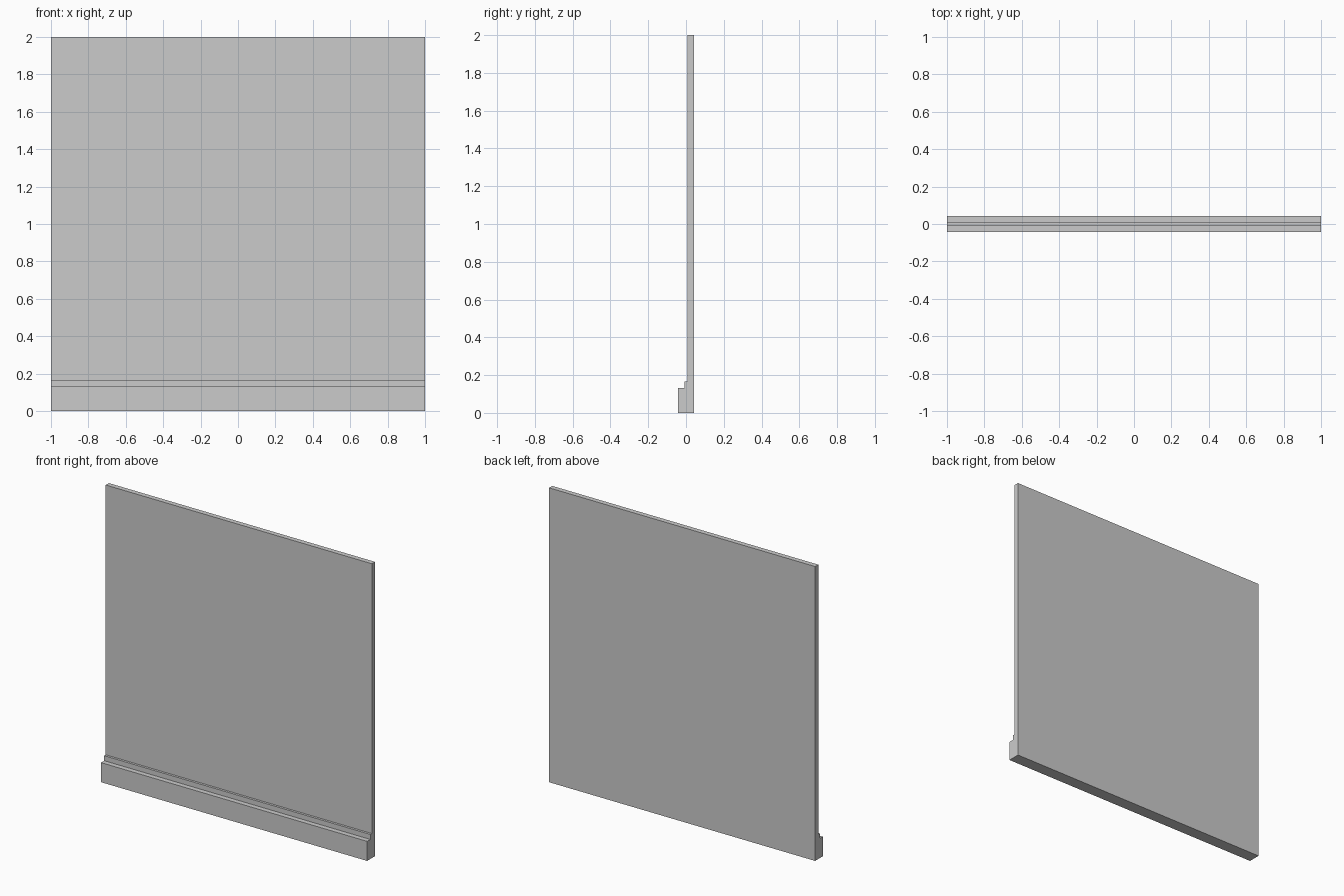
import bpy
import bmesh

cube = bpy.data.objects.get("Cube")
if cube:
    bpy.data.objects.remove(cube, do_unlink=True)

# Plain grey plaster
grey = bpy.data.materials.new("plain_grey")
grey.use_nodes = True
color = (0.6, 0.6, 0.6, 1)
grey.diffuse_color = color
grey.node_tree.nodes["Principled BSDF"].inputs["Base Color"].default_value = color


def extrude_profile(name, profile, half_length):
    """Extrude a (y, z) outline along x into a closed solid."""
    bm = bmesh.new()
    face = bm.faces.new([bm.verts.new((-half_length, y, z)) for y, z in profile])
    result = bmesh.ops.extrude_face_region(bm, geom=[face])
    moved = [v for v in result["geom"] if isinstance(v, bmesh.types.BMVert)]
    bmesh.ops.translate(bm, verts=moved, vec=(2 * half_length, 0, 0))
    bmesh.ops.recalc_face_normals(bm, faces=bm.faces)
    mesh = bpy.data.meshes.new(name)
    bm.to_mesh(mesh)
    bm.free()
    mesh.materials.append(grey)
    obj = bpy.data.objects.new(name, mesh)
    bpy.context.collection.objects.link(obj)
    return obj


# Wall panel with a stepped skirting along its foot
back, wall, ledge, foot = 0.042, 0.008, -0.008, -0.042
foot_top, ledge_top, wall_top = 0.133, 0.167, 2.0
extrude_profile("wall_with_skirting", [
    (back, 0), (foot, 0),
    (foot, foot_top), (ledge, foot_top),
    (ledge, ledge_top), (wall, ledge_top),
    (wall, wall_top), (back, wall_top),
], 1.0)
